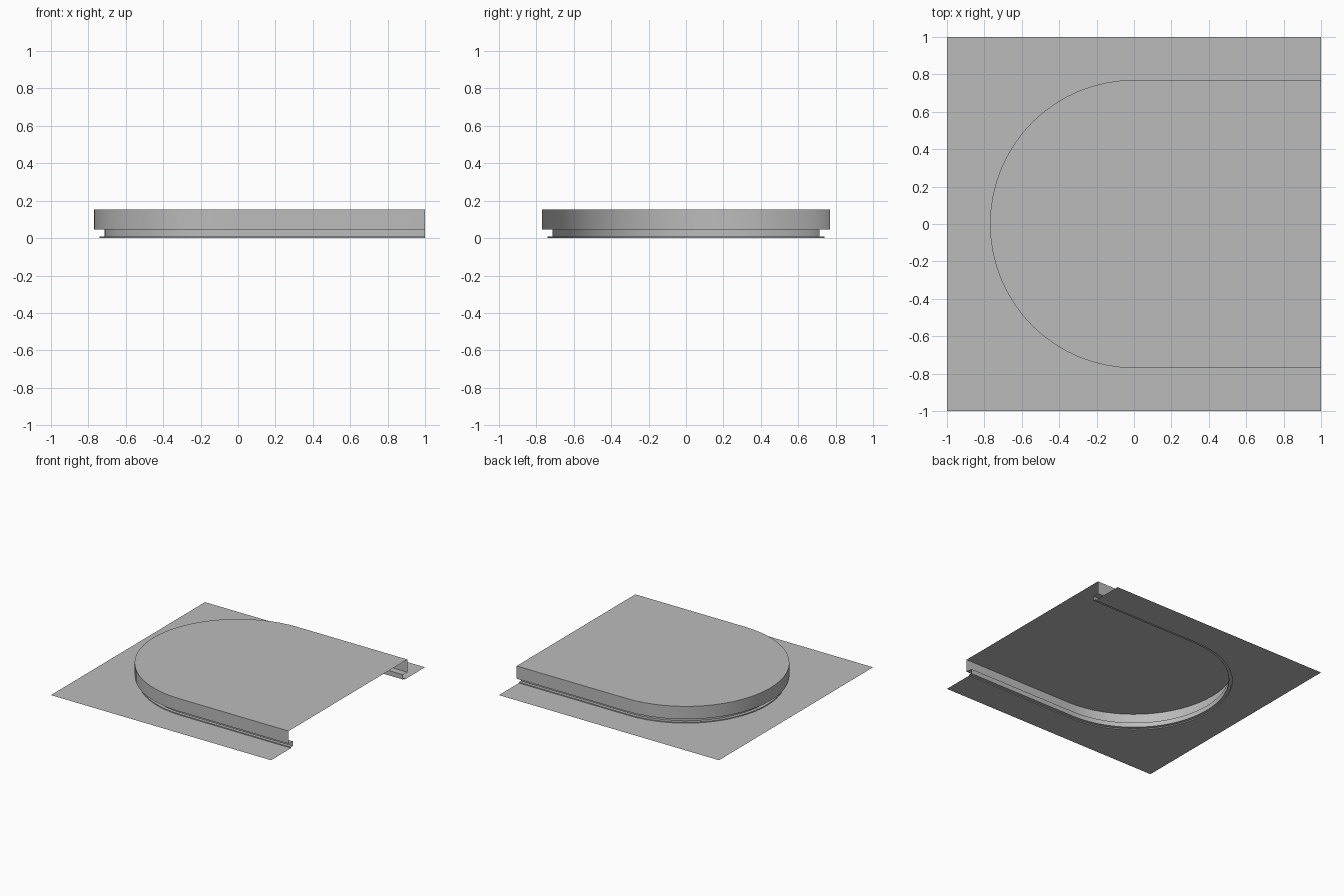
import bpy, bmesh
from math import pi, sin, cos, radians

cube = bpy.data.objects.get("Cube")
if cube:
    bpy.data.objects.remove(cube, do_unlink=True)

grey = bpy.data.materials.new("light grey")
grey.use_nodes = True
colour = (0.5, 0.5, 0.5, 1)
grey.diffuse_color = colour
grey.node_tree.nodes["Principled BSDF"].inputs["Base Color"].default_value = colour

SEGMENTS = 32


def u_outline(r):
    """Half circle on the -x side with straight legs running to x = 1."""
    arc = [(-r * sin(pi * i / SEGMENTS), r * cos(pi * i / SEGMENTS))
           for i in range(SEGMENTS + 1)]
    return [(1, r)] + arc + [(1, -r)]


def make_object(name, bm):
    mesh = bpy.data.meshes.new(name)
    bm.to_mesh(mesh)
    bm.free()
    mesh.materials.append(grey)
    obj = bpy.data.objects.new(name, mesh)
    bpy.context.collection.objects.link(obj)
    bpy.ops.object.select_all(action='DESELECT')
    obj.select_set(True)
    bpy.context.view_layer.objects.active = obj
    bpy.ops.object.shade_smooth_by_angle(angle=radians(30))
    return obj


def flat_sheet(name, points, z):
    bm = bmesh.new()
    face = bm.faces.new([bm.verts.new((x, y, z)) for x, y in points])
    face.normal_update()
    if face.normal.z < 0:
        face.normal_flip()
    return make_object(name, bm)


def u_wall(name, profile):
    """Sweep a (radius, height) profile, from bottom to top, round the U."""
    bm = bmesh.new()
    rows = [[bm.verts.new((x, y, z)) for x, y in u_outline(r)]
            for r, z in profile]
    for low, high in zip(rows, rows[1:]):
        for i in range(len(low) - 1):
            bm.faces.new((low[i], low[i + 1], high[i + 1], high[i]))
    return make_object(name, bm)


LIP, NECK, RIM = 0.74, 0.715, 0.77
LIP_Z, NECK_Z, TOP_Z = 0.008, 0.047, 0.152

# Thin ground sheet with a U-shaped opening
flat_sheet("ground_sheet",
           u_outline(LIP) + [(1, -1), (-1, -1), (-1, 1), (1, 1)], 0)

# Stepped wall: small lip, recessed neck, overhanging rim
u_wall("base_lip", [(LIP, 0), (LIP, LIP_Z), (NECK, LIP_Z)])
u_wall("recessed_neck", [(NECK, LIP_Z), (NECK, NECK_Z), (RIM, NECK_Z)])
u_wall("rim_wall", [(RIM, NECK_Z), (RIM, TOP_Z)])

# Raised top sheet, open underneath
flat_sheet("top_sheet", u_outline(RIM), TOP_Z)
